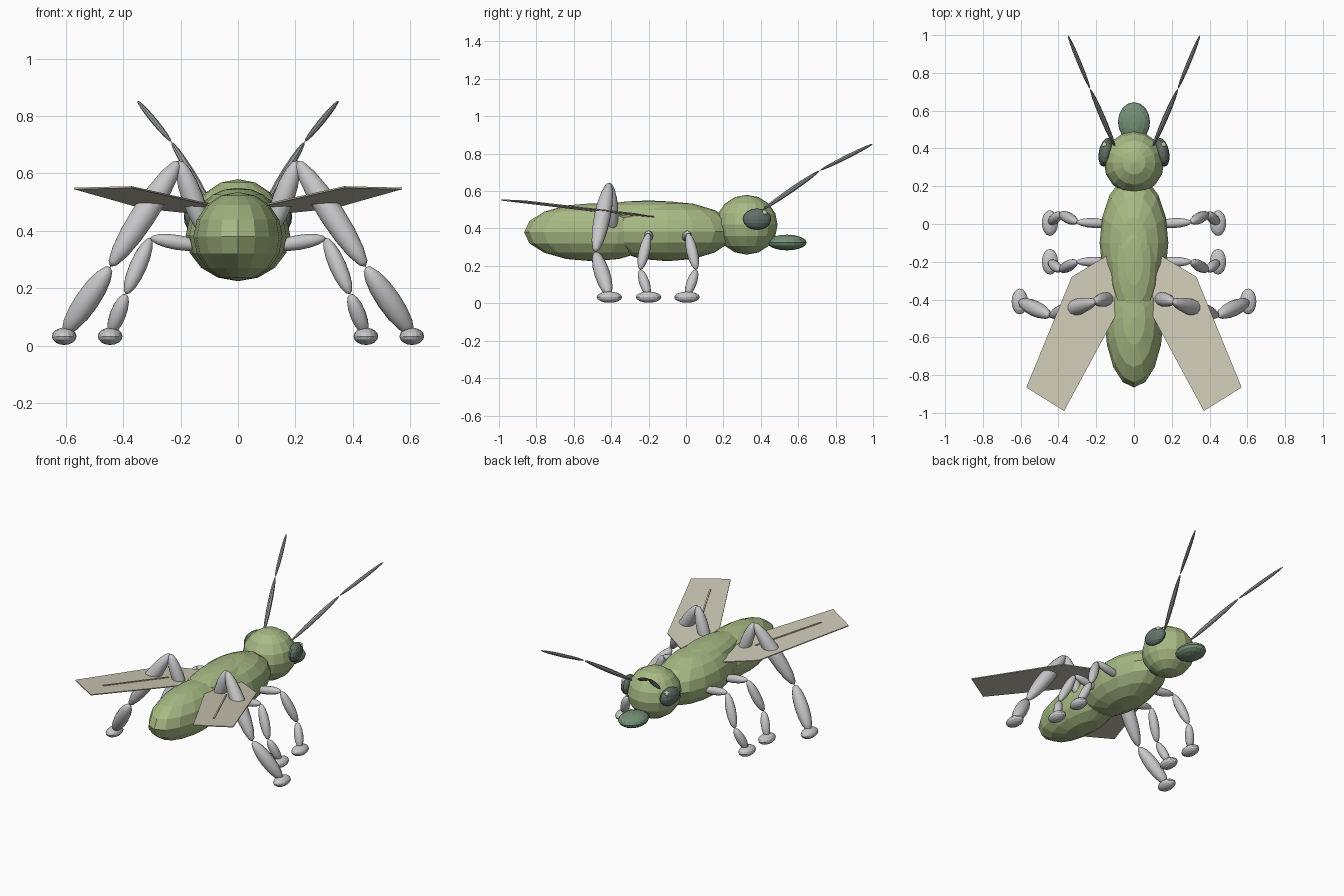
import bpy, bmesh
from mathutils import Vector, Matrix

if "Cube" in bpy.data.objects:
    bpy.data.objects.remove(bpy.data.objects["Cube"])


def srgb(r, g, b):
    return tuple((c / 255 / 12.92 if c < 10 else ((c / 255 + .055) / 1.055) ** 2.4)
                 for c in (r, g, b)) + (1,)


def material(name, *rgb):
    m = bpy.data.materials.new(name)
    m.diffuse_color = srgb(*rgb)
    m.use_nodes = True
    m.node_tree.nodes["Principled BSDF"].inputs["Base Color"].default_value = m.diffuse_color
    return m


GREEN = material("leaf_green", 168, 186, 132)
MOUTH = material("dull_green", 116, 144, 118)
EYE = material("dark_grey_green", 98, 112, 104)
GLINT = material("pale_green", 196, 200, 168)
GREY = material("light_grey", 200, 200, 202)
FEELER = material("mid_grey", 158, 160, 160)
WING = material("pale_tan", 206, 201, 182)


def finish(name, bm, mat):
    me = bpy.data.meshes.new(name)
    bm.to_mesh(me)
    bm.free()
    me.materials.append(mat)
    ob = bpy.data.objects.new(name, me)
    bpy.context.collection.objects.link(ob)
    return ob


def ellipsoid(name, centre, radii, mat, segs=16, rings=8, rot=None):
    """Faceted sphere, stretched, turned and moved."""
    bm = bmesh.new()
    m = Matrix.Translation(centre) @ (rot or Matrix()) @ Matrix.Diagonal((*radii, 1))
    bmesh.ops.create_uvsphere(bm, u_segments=segs, v_segments=rings, radius=1, matrix=m)
    return finish(name, bm, mat)


def segment(name, a, b, r, mat, segs=12):
    """Spindle-shaped limb segment from a to b."""
    a, b = Vector(a), Vector(b)
    rot = (b - a).to_track_quat('Z', 'Y').to_matrix().to_4x4()
    ob = ellipsoid(name, (a + b) / 2, (r, r, (b - a).length / 2), mat, segs, 8, rot)
    bpy.context.view_layer.objects.active = ob
    ob.select_set(True)
    bpy.ops.object.shade_smooth_by_angle(angle=0.6)
    ob.select_set(False)


# Body
ellipsoid("thorax", (0, -.1, .385), (.182, .36, .16), GREEN)
ellipsoid("abdomen", (0, -.5, .38), (.155, .365, .155), GREEN)
ellipsoid("back_shield", (0, -.2, .47), (.125, .33, .08), GREEN)
ellipsoid("head", (0, .325, .42), (.16, .165, .16), GREEN)
ellipsoid("mouth", (0, .54, .325), (.085, .105, .042), MOUTH)

# Leg joints on the +x side: hip, knee, ankle, foot
LEGS = {
    "front": ([(.12, 0, .345), (.305, .01, .375), (.39, .055, .18), (.445, .005, .04)],
              (.026, .03, .028)),
    "middle": ([(.12, -.2, .345), (.305, -.2, .375), (.39, -.245, .18), (.445, -.2, .04)],
               (.026, .03, .028)),
    "hind": ([(.11, -.39, .38), (.205, -.41, .645), (.445, -.485, .275), (.605, -.41, .04)],
             (.038, .045, .042)),
}
# Wing outline (x, y); height follows a tilted plane
OUTLINE = [(.14, -.165), (.33, -.28), (.57, -.865), (.37, -.99), (.1, -.49), (.05, -.3)]


def wing_z(x, y):
    return .4395 + .038 * x - .1 * y


def plate(name, points, s, lift, depth, mat):
    bm = bmesh.new()
    vs = [bm.verts.new((s * x, y, wing_z(x, y) + lift)) for x, y in points]
    f = bm.faces.new(vs)
    out = bmesh.ops.extrude_face_region(bm, geom=[f])["geom"]
    bmesh.ops.translate(bm, vec=(0, 0, -depth),
                        verts=[v for v in out if isinstance(v, bmesh.types.BMVert)])
    bmesh.ops.recalc_face_normals(bm, faces=bm.faces)
    finish(name, bm, mat)


for s, side in ((1, "right"), (-1, "left")):
    def mir(p):
        return (s * p[0], p[1], p[2])

    # Eyes with glints
    ellipsoid(f"eye_{side}", mir((.15, .38, .45)), (.036, .077, .057), EYE,
              rot=Matrix.Rotation(s * .2, 4, 'Z'))
    ellipsoid(f"eye_glint_{side}", mir((.155, .418, .483)), (.017, .017, .017), GLINT, 10, 6)

    # Antennae
    base, joint, tip = map(mir, ((.1, .41, .5), (.232, .715, .71), (.35, 1.0, .853)))
    segment(f"antenna_base_{side}", base, joint, .014, FEELER, 8)
    segment(f"antenna_tip_{side}", joint, tip, .011, FEELER, 8)

    # Legs and feet
    for leg, (pts, radii) in LEGS.items():
        for part, a, b, r in zip(("thigh", "shin", "ankle"), pts, pts[1:], radii):
            segment(f"{leg}_{part}_{side}", mir(a), mir(b), r, GREY)
        x, y, _ = pts[-1]
        ellipsoid(f"{leg}_foot_{side}", mir((x, y, .033)), (.043, .068, .03), GREY)

    # Wing with a slim central vein
    plate(f"wing_{side}", OUTLINE, s, .003, .006, WING)
    plate(f"wing_vein_{side}", [(.205, -.42), (.215, -.42), (.405, -.82), (.395, -.82)],
          s, .008, .008, WING)
